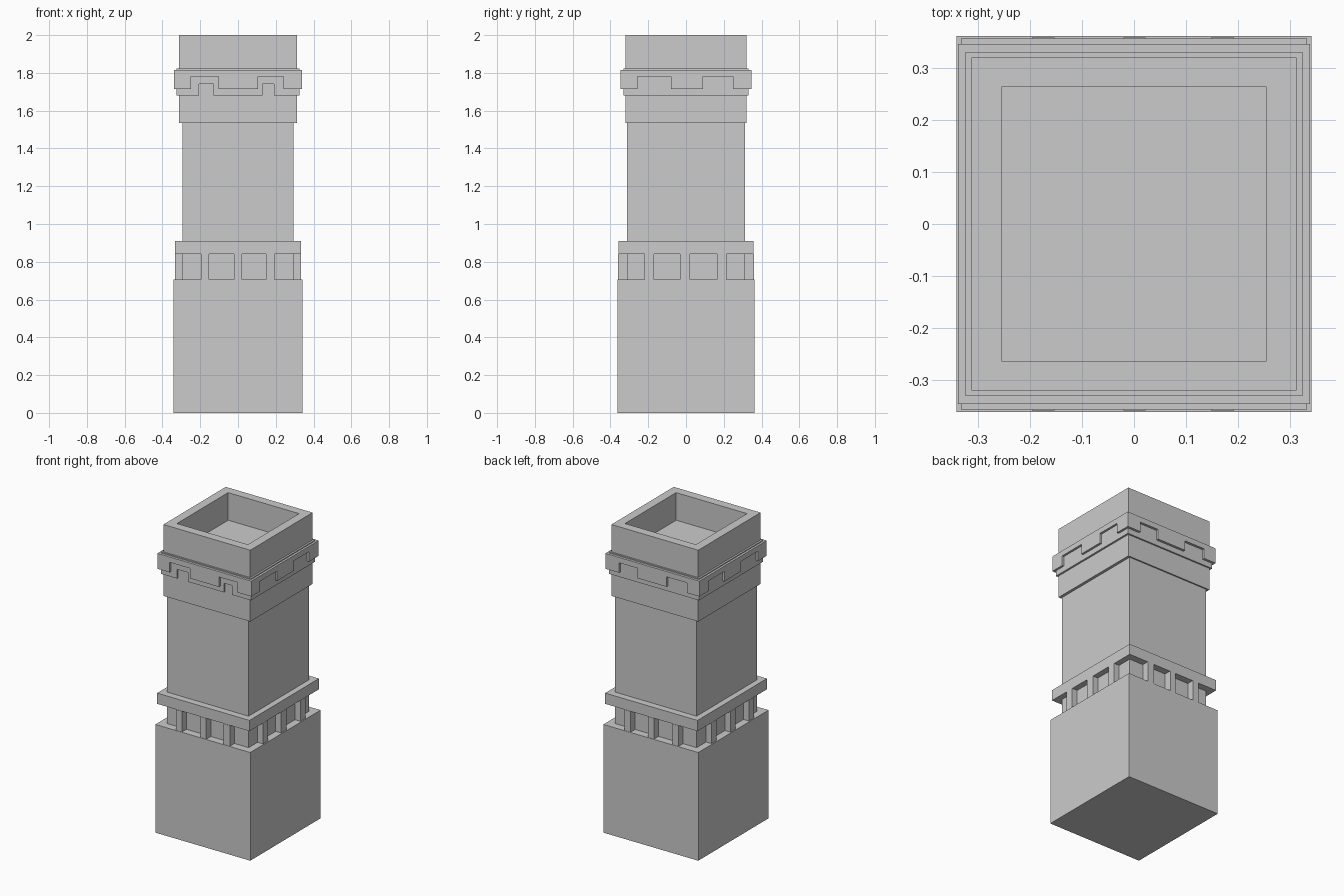
import bpy, bmesh
from mathutils import Vector

if "Cube" in bpy.data.objects:
    bpy.data.objects.remove(bpy.data.objects["Cube"])


def finish(bm, name):
    bmesh.ops.recalc_face_normals(bm, faces=bm.faces)
    me = bpy.data.meshes.new(name)
    bm.to_mesh(me)
    bm.free()
    ob = bpy.data.objects.new(name, me)
    bpy.context.collection.objects.link(ob)
    return ob


def add_box(bm, x0, x1, y0, y1, z0, z1):
    vs = bmesh.ops.create_cube(bm, size=1)["verts"]
    for v in vs:
        v.co = Vector((x1 if v.co.x > 0 else x0,
                       y1 if v.co.y > 0 else y0,
                       z1 if v.co.z > 0 else z0))


def block(name, hx, hy, z0, z1):
    bm = bmesh.new()
    add_box(bm, -hx, hx, -hy, hy, z0, z1)
    return finish(bm, name)


def notched_band(name, hx, hy, z0, z1, depth, notch_top, notches):
    """Mitred band around the shaft; notches maps a side to its lower gaps."""
    bm = bmesh.new()
    for side in ("front", "back", "left", "right"):
        along_x = side in ("front", "back")
        half, dist = (hx, hy) if along_x else (hy, hx)
        sign = -1 if side in ("front", "left") else 1
        outline = [(-half, z0)]
        for a, b in notches.get(side, []):
            outline += [(a, z0), (a, notch_top), (b, notch_top), (b, z0)]
        outline += [(half, z0), (half, z1), (-half, z1)]

        def place(u, d, z):
            return (u, sign * d, z) if along_x else (sign * d, u, z)

        outer = [bm.verts.new(place(u, dist, z)) for u, z in outline]
        lim = half - depth
        inner = [bm.verts.new(place(max(-lim, min(lim, u)), dist - depth, z))
                 for u, z in outline]
        bm.faces.new(outer)
        bm.faces.new(inner[::-1])
        n = len(outline)
        for i in range(n):
            # mitred corner ends stay open and join the next side
            if i in (n - 1, n - 3):
                continue
            j = (i + 1) % n
            bm.faces.new((outer[i], inner[i], inner[j], outer[j]))
    bmesh.ops.remove_doubles(bm, verts=bm.verts, dist=0.0001)
    return finish(bm, name)


# Main stacked masonry
block("base", 0.342, 0.362, 0, 0.705)
block("shaft", 0.295, 0.312, 0.705, 1.535)
block("lower_ledge", 0.333, 0.357, 0.84, 0.91)

# Small posts under the ledge, three per side
bm = bmesh.new()
for s in (-1, 1):
    for a, b in ((-0.197, -0.153), (-0.02, 0.022), (0.148, 0.193)):
        y0, y1 = sorted((s * 0.30, s * 0.3595))
        add_box(bm, a, b, y0, y1, 0.705, 0.84)
    for a, b in ((-0.22, -0.17), (-0.033, 0.02), (0.165, 0.215)):
        x0, x1 = sorted((s * 0.285, s * 0.3345))
        add_box(bm, x0, x1, a, b, 0.705, 0.84)
finish(bm, "ledge_posts")

# Top section with a recessed flue opening
bm = bmesh.new()
add_box(bm, -0.313, 0.313, -0.321, 0.321, 1.535, 2.0)
bm.faces.ensure_lookup_table()
top = max(bm.faces, key=lambda f: f.calc_center_median().z)
bmesh.ops.inset_region(bm, faces=[top], thickness=0.081)
res = bmesh.ops.extrude_face_region(bm, geom=[top])
moved = [g for g in res["geom"] if isinstance(g, bmesh.types.BMVert)]
bmesh.ops.translate(bm, verts=moved, vec=(0, 0, -0.18))
if top.is_valid:
    bmesh.ops.delete(bm, geom=[top], context="FACES_ONLY")
finish(bm, "flue_top")

# Two layered decorative bands
fb = [(-0.25, -0.102), (0.105, 0.24)]
lr = [(-0.256, -0.08), (0.09, 0.248)]
notched_band("inner_band", 0.325, 0.331, 1.68, 1.822, 0.014, 1.74,
             {"front": [(-0.207, -0.13), (0.13, 0.19)]})
notched_band("outer_band", 0.339, 0.347, 1.715, 1.815, 0.016, 1.78,
             {"front": fb, "back": fb, "left": lr, "right": lr})
